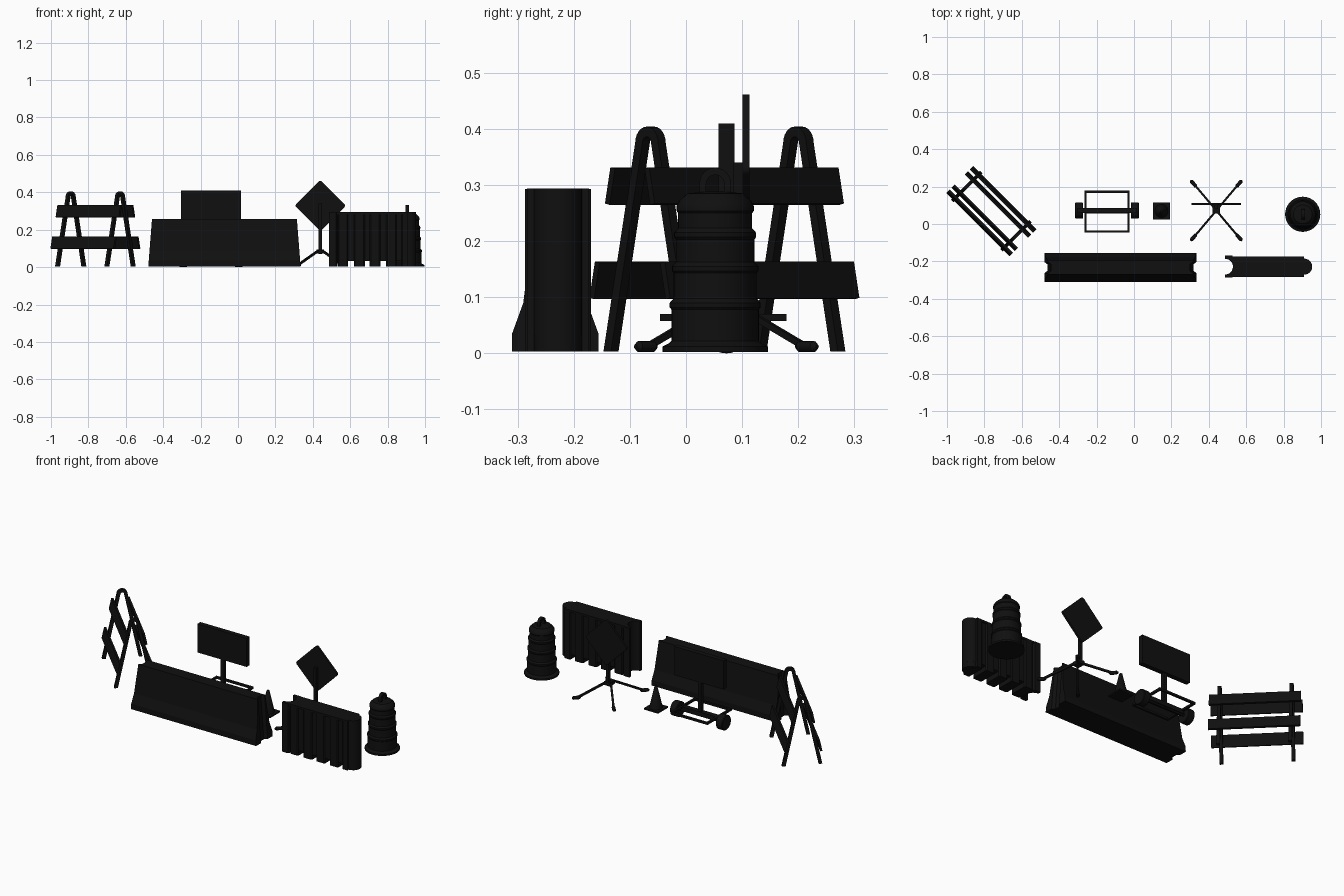
import bpy, bmesh
from math import sin, cos, pi, radians
from mathutils import Matrix, Vector

if "Cube" in bpy.data.objects:
    bpy.data.objects.remove(bpy.data.objects["Cube"])

black = bpy.data.materials.new("black")
black.diffuse_color = (0.005, 0.005, 0.005, 1)
black.use_nodes = True
black.node_tree.nodes["Principled BSDF"].inputs["Base Color"].default_value = black.diffuse_color
XZ = Matrix.Rotation(pi / 2, 4, 'X')                     # outline x,y -> world x,z
YZ = Matrix(((0, 0, 1, 0), (1, 0, 0, 0), (0, 1, 0, 0), (0, 0, 0, 1)))  # outline x,y -> y,z
T = Matrix.Translation


def finish(name, bm, mat, smooth=False):
    bmesh.ops.recalc_face_normals(bm, faces=bm.faces)
    bm.transform(mat)
    me = bpy.data.meshes.new(name)
    bm.to_mesh(me)
    bm.free()
    ob = bpy.data.objects.new(name, me)
    bpy.context.collection.objects.link(ob)
    me.materials.append(black)
    bpy.ops.object.select_all(action='DESELECT')
    ob.select_set(True)
    bpy.context.view_layer.objects.active = ob
    if smooth:
        bpy.ops.object.shade_smooth_by_angle(angle=radians(35))
    return ob


def prism(name, pts, depth, mat, smooth=False):
    """Outline extruded by depth, centred on its plane."""
    bm = bmesh.new()
    a = [bm.verts.new((x, y, -depth / 2)) for x, y in pts]
    b = [bm.verts.new((x, y, depth / 2)) for x, y in pts]
    bm.faces.new(a)
    bm.faces.new(b)
    for i in range(len(pts)):
        j = (i + 1) % len(pts)
        bm.faces.new((a[i], a[j], b[j], b[i]))
    return finish(name, bm, mat, smooth)


def box(name, size, loc, mat=Matrix()):
    x, y = size[0] / 2, size[1] / 2
    return prism(name, [(-x, -y), (x, -y), (x, y), (-x, y)], size[2], mat @ T(loc))


def lathe(name, prof, mat, segs=32):
    """Profile of (radius, z) turned about z and capped."""
    bm = bmesh.new()
    rings = [[bm.verts.new((r * cos(2 * pi * k / segs), r * sin(2 * pi * k / segs), z))
              for k in range(segs)] for r, z in prof]
    for a, b in zip(rings, rings[1:]):
        for k in range(segs):
            n = (k + 1) % segs
            bm.faces.new((a[k], a[n], b[n], b[k]))
    bm.faces.new(rings[0])
    bm.faces.new(rings[-1])
    return finish(name, bm, mat, True)


def along(a, b):
    a, b = Vector(a), Vector(b)
    return T(a) @ (b - a).to_track_quat('Z', 'Y').to_matrix().to_4x4(), (b - a).length


def arc(cx, cy, r, a0, a1, n):
    return [(cx + r * cos(radians(a0 + (a1 - a0) * i / n)),
             cy + r * sin(radians(a0 + (a1 - a0) * i / n))) for i in range(n + 1)]


# A-frame barricade, turned 45 degrees (local x along boards)
base = T((-0.7625, 0.0685, 0)) @ Matrix.Rotation(-pi / 4, 4, 'Z')
outer = [(-0.109, 0.003)] + arc(0, 0.375, 0.029, 180, 0, 12) + [(0.109, 0.003)]
inner = [(0.090, 0.003)] + arc(0, 0.375, 0.011, 0, 180, 12) + [(-0.090, 0.003)]
for s, side in ((-1, "left"), (1, "right")):
    prism("barricade_frame_" + side, outer + inner, 0.019, base @ T((s * 0.1865, 0, 0)) @ YZ)
for s, side in ((-1, "front"), (1, "back")):
    for z, v, lv in ((0.298, 0.050, "upper"), (0.13, 0.089, "lower")):
        box(f"barricade_board_{side}_{lv}", (0.477, 0.012, 0.066), (0, 0, 0),
            base @ T((0, s * v, z)) @ Matrix.Rotation(s * 0.21, 4, 'X'))

# Concrete barrier with sloped ends and key grooves
half = [(0.077, 0.003), (0.077, 0.035), (0.057, 0.09), (0.036, 0.256)]
prof = half + [(-x, z) for x, z in reversed(half)]
barrier = prism("concrete_barrier", prof, 0.815, T((-0.0725, -0.233, 0)) @ YZ)
for v in barrier.data.vertices:
    v.co.x -= (1 if v.co.x > -0.07 else -1) * 0.02 * v.co.z / 0.256
for s, x0 in ((-1, -0.48), (1, 0.335)):
    cut = prism("groove_cutter", [(s * 0.03, -0.042), (0, -0.03), (-s * 0.016, -0.018),
                (-s * 0.016, 0.018), (0, 0.03), (s * 0.03, 0.042)], 0.4, T((x0, -0.233, 0.15)))
    for v in cut.data.vertices:
        v.co.x -= s * 0.02 * v.co.z / 0.256
    cut.hide_render = True
    m = barrier.modifiers.new("groove", 'BOOLEAN')
    m.operation, m.object, m.solver = 'DIFFERENCE', cut, 'EXACT'
    bpy.context.view_layer.objects.active = barrier
    bpy.ops.object.modifier_apply(modifier=m.name)
    bpy.data.objects.remove(cut)

# Water-filled barrier: plan outline with socket and tongue, plain lid, ribs and feet
yc, wo = -0.228, 0.055
socket = arc(0.487, yc, 0.042, 90, -90, 12)
tongue = arc(0.91, yc, 0.043, -90, 90, 12)


def plan(w):
    return [(0.487, yc + w)] + socket + [(0.487, yc - w), (0.91, yc - w)] + tongue + [(0.91, yc + w)]


prism("water_barrier_body", plan(0.049), 0.25, T((0, 0, 0.157)), True)
prism("water_barrier_lid", plan(wo), 0.012, T((0, 0, 0.288)), True)
collar = [(0.487, yc + 0.059)] + socket + [(0.487, yc - 0.059), (0.525, yc - 0.059),
          (0.532, yc - 0.049), (0.532, yc + 0.049), (0.525, yc + 0.059)]
prism("water_barrier_socket_collar", collar, 0.29, T((0, 0, 0.148)), True)
prism("water_barrier_tongue_foot", arc(0.91, yc, 0.0425, -90, 90, 12), 0.04, T((0, 0, 0.023)), True)
for i, (a, b) in enumerate(((0.54, 0.583), (0.626, 0.672), (0.71, 0.755), (0.798, 0.842), (0.88, 0.91))):
    c = b + (0.006 if i < 4 else 0)
    side = [(a - 0.006, -0.049), (a, -wo), (b, -wo), (c, -0.049)]
    prism(f"water_barrier_rib_{i + 1}", side + [(x, -y) for x, y in reversed(side)], 0.28, T((0, yc, 0.143)))

# Trailer-mounted sign board
cx, cy = -0.1445, 0.07
box("trailer_sign_board", (0.32, 0.028, 0.168), (cx, cy + 0.002, 0.326))
box("trailer_mast", (0.022, 0.022, 0.23), (cx, cy, 0.155))
for s, n in ((-1, "left"), (1, "right")):
    box("trailer_rail_" + n, (0.012, 0.225, 0.012), (cx + s * 0.115, 0.0665, 0.064))
    box("trailer_crossbar_" + ("front" if s < 0 else "back"), (0.24, 0.012, 0.012),
        (cx, 0.0665 + s * 0.1065, 0.064))
    lathe("trailer_wheel_" + n, [(0.025, -0.021), (0.04, -0.021), (0.043, -0.018),
          (0.043, 0.018), (0.04, 0.021), (0.025, 0.021)],
          T((cx + s * 0.149, cy + 0.002, 0.043)) @ Matrix.Rotation(pi / 2, 4, 'Y'))
box("trailer_deck_beam", (0.24, 0.03, 0.025), (cx, cy, 0.055))
lathe("trailer_axle", [(0.009, -0.15), (0.009, 0.15)],
      T((cx, cy + 0.002, 0.045)) @ Matrix.Rotation(pi / 2, 4, 'Y'), 16)

# Traffic cone
box("cone_base", (0.092, 0.092, 0.009), (0.147, 0.069, 0.0065))
lathe("cone_body", [(0.036, 0.01), (0.034, 0.02), (0.008, 0.134), (0.005, 0.137)], T((0.147, 0.069, 0)), 24)

# Diamond sign on a folding stand
dia = []
for k in range(4):
    a = 90 * k
    d = 0.085 * 2 ** 0.5
    dia += arc(d * cos(radians(a)), d * sin(radians(a)), 0.012, a - 45, a + 45, 5)
prism("diamond_sign_panel", dia, 0.012, T((0.44, 0.107, 0.329)) @ XZ)
box("sign_post", (0.018, 0.018, 0.27), (0.44, 0.093, 0.205))
box("stand_hub", (0.038, 0.048, 0.022), (0.44, 0.08, 0.083))
for sx in (-1, 1):
    for sy in (-1, 1):
        tag = ("left" if sx < 0 else "right") + ("_front" if sy < 0 else "_back")
        foot = (0.44 + sx * 0.118, 0.072 + sy * 0.140, 0.012)
        tip = (0.44 + sx * 0.138, 0.072 + sy * 0.162, 0.012)
        m, L = along((0.44 + sx * 0.01, 0.072 + sy * 0.012, 0.088), foot)
        box("stand_leg_" + tag, (0.011, 0.011, L), (0, 0, L / 2), m)
        m, L = along((0.44 + sx * 0.105, 0.072 + sy * 0.125, 0.012), tip)
        lathe("stand_foot_" + tag, [(0.004, 0), (0.01, 0.008), (0.01, L - 0.008), (0.004, L)], m, 12)

# Stepped drum with base ring and carry handle
dp = [(0.094, 0.002), (0.094, 0.012), (0.082, 0.018)]
for r, z0, z1 in ((0.078, 0.022, 0.09), (0.074, 0.098, 0.155), (0.070, 0.163, 0.215), (0.066, 0.223, 0.262)):
    dp += [(r, z0), (r, z1 - 0.012), (r + 0.003, z1 - 0.008), (r + 0.003, z1)]
dp += [(0.064, 0.272), (0.05, 0.285), (0.02, 0.288)]
lathe("drum_body", dp, T((0.902, 0.052, 0)), 40)
handle = ([(-0.028, 0.28)] + arc(0, 0.303, 0.028, 180, 0, 12) + [(0.028, 0.28), (0.016, 0.28)]
          + arc(0, 0.302, 0.016, 0, 180, 12) + [(-0.016, 0.28)])
prism("drum_handle", handle, 0.018, T((0.904, 0.052, 0)) @ YZ, True)
